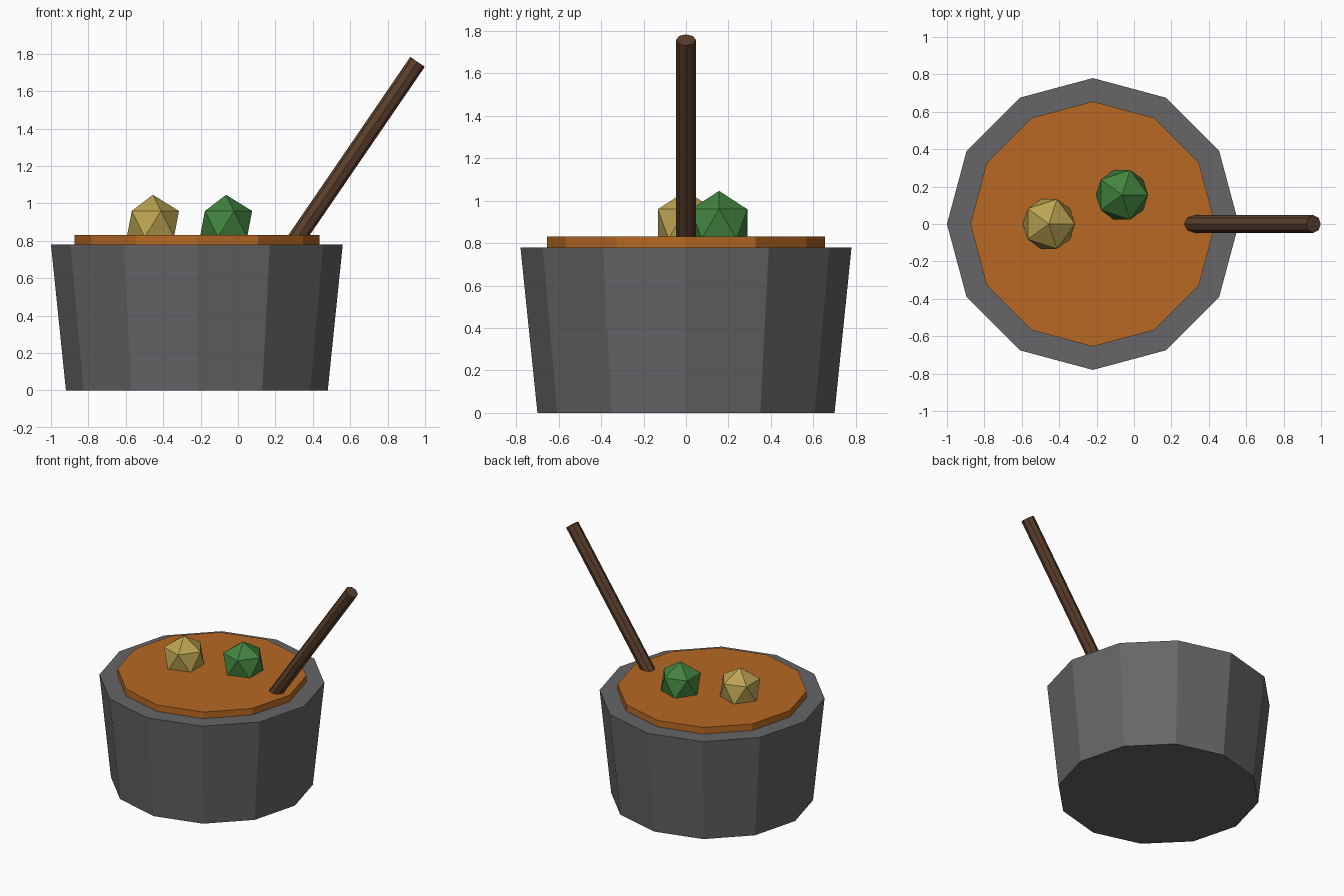
import bpy
import math
from mathutils import Vector

if "Cube" in bpy.data.objects:
    bpy.data.objects.remove(bpy.data.objects["Cube"])

CX = -0.22  # pot axis


def material(name, rgb):
    m = bpy.data.materials.new(name)
    m.diffuse_color = (*rgb, 1.0)
    m.use_nodes = True
    m.node_tree.nodes["Principled BSDF"].inputs["Base Color"].default_value = m.diffuse_color
    return m


iron = material("iron grey", (0.133, 0.133, 0.138))
broth = material("broth orange", (0.48, 0.14, 0.016))
tan = material("root tan", (0.50, 0.37, 0.085))
green = material("leaf green", (0.055, 0.23, 0.050))
wood = material("dark wood", (0.105, 0.050, 0.025))


def finish(name, mat):
    ob = bpy.context.object
    ob.name = name
    ob.data.materials.append(mat)
    return ob


def drum(name, r_bottom, r_top, z0, z1, mat):
    # rotated so that a corner lies on the x axis
    bpy.ops.mesh.primitive_cone_add(vertices=12, radius1=r_bottom, radius2=r_top,
                                    depth=z1 - z0, location=(CX, 0, (z0 + z1) / 2))
    return finish(name, mat)


def lump(name, x, y, mat):
    bpy.ops.mesh.primitive_ico_sphere_add(subdivisions=1, radius=0.156,
                                          location=(x, y, 0.89))
    return finish(name, mat)


# Pot and stew surface
drum("pot", 0.70, 0.78, 0.0, 0.78, iron)
drum("stew", 0.655, 0.655, 0.75, 0.83, broth)

# Floating vegetables
lump("root_chunk", CX - 0.235, 0.0, tan)
lump("green_chunk", CX + 0.156, 0.156, green)

# Leaning spoon handle
tilt, length = 0.6, 1.404
axis = Vector((math.sin(tilt), 0, math.cos(tilt)))
centre = Vector((0.96, 0, 1.757)) - axis * length / 2
bpy.ops.mesh.primitive_cylinder_add(vertices=8, radius=0.047, depth=length,
                                    location=centre, rotation=(0, tilt, 0))
finish("spoon_handle", wood)
